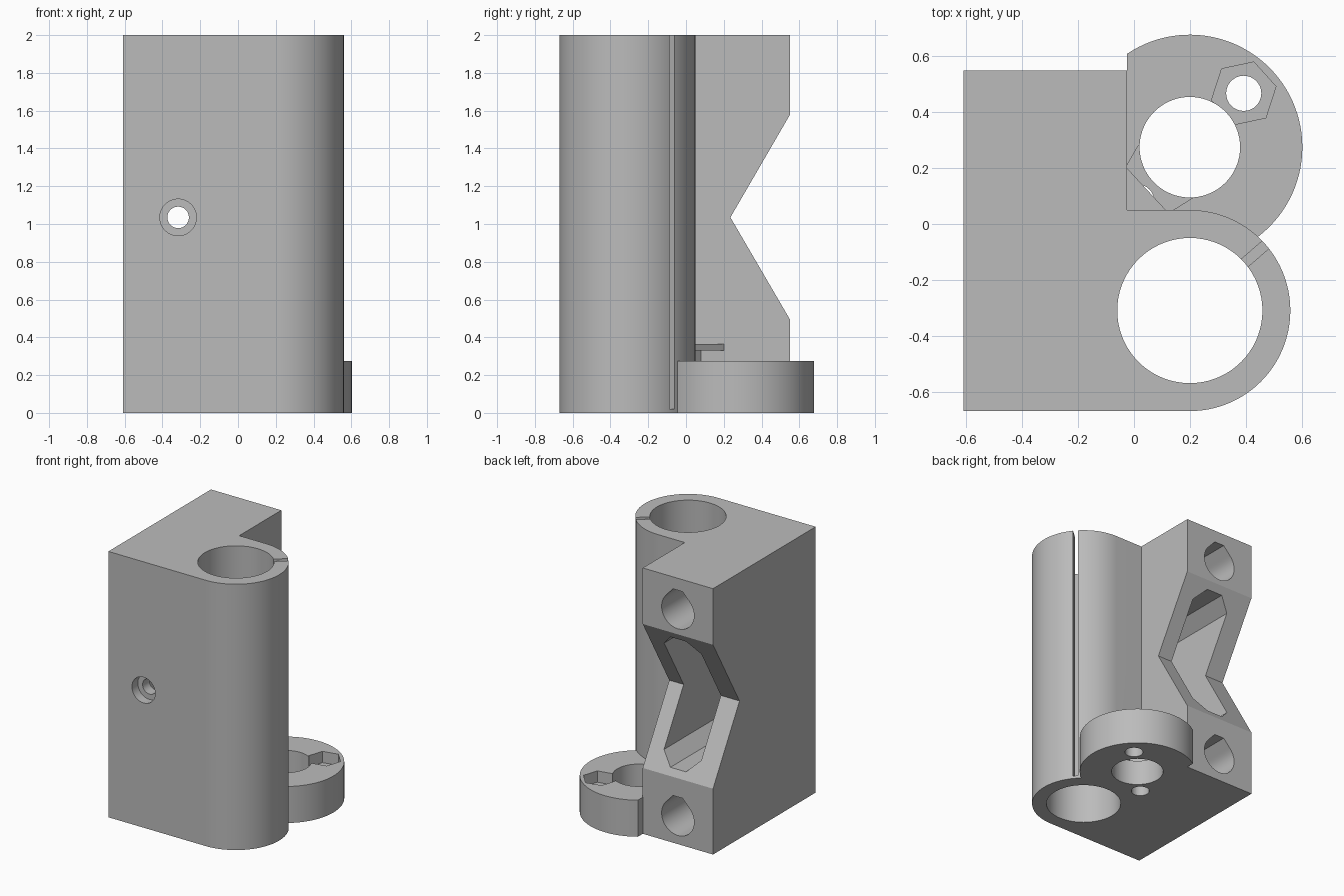
import bpy
import bmesh
from math import cos, sin, radians
from mathutils import Vector

cube = bpy.data.objects.get("Cube")
if cube:
    bpy.data.objects.remove(cube, do_unlink=True)

grey = bpy.data.materials.new("plain_grey")
grey.use_nodes = True
colour = (0.5, 0.5, 0.5, 1)
grey.diffuse_color = colour
grey.node_tree.nodes["Principled BSDF"].inputs["Base Color"].default_value = colour

AXES = {
    "z": lambda a, b, t: Vector((a, b, t)),   # outline in x, y
    "y": lambda a, b, t: Vector((a, t, b)),   # outline in x, z
    "x": lambda a, b, t: Vector((t, a, b)),   # outline in y, z
}


def arc(cx, cy, r, start=0, end=360, n=72):
    full = end - start == 360
    steps = n if full else n + 1
    angles = [radians(start + (end - start) * i / n) for i in range(steps)]
    return [(cx + r * cos(a), cy + r * sin(a)) for a in angles]


def rect(a0, a1, b0, b1):
    return [(a0, b0), (a1, b0), (a1, b1), (a0, b1)]


def prism(name, outline, low, high, axis="z"):
    """Solid made by extruding an outline along an axis."""
    place = AXES[axis]
    bm = bmesh.new()
    bottom = bm.faces.new([bm.verts.new(place(a, b, low)) for a, b in outline])
    top = bmesh.ops.extrude_face_region(bm, geom=[bottom])["geom"]
    moved = [v for v in top if isinstance(v, bmesh.types.BMVert)]
    bmesh.ops.translate(bm, verts=moved, vec=place(0, 0, high - low))
    bmesh.ops.recalc_face_normals(bm, faces=bm.faces)
    mesh = bpy.data.meshes.new(name)
    bm.to_mesh(mesh)
    bm.free()
    mesh.materials.append(grey)
    obj = bpy.data.objects.new(name, mesh)
    bpy.context.collection.objects.link(obj)
    return obj


def combine(target, tool, operation):
    mod = target.modifiers.new(tool.name, "BOOLEAN")
    mod.operation = operation
    mod.solver = "EXACT"
    mod.object = tool
    tool.hide_render = True
    graph = bpy.context.evaluated_depsgraph_get()
    mesh = bpy.data.meshes.new_from_object(target.evaluated_get(graph))
    target.modifiers.clear()
    target.data = mesh
    bpy.data.objects.remove(tool, do_unlink=True)


BEARING = (0.2, -0.31)
FLANGE = (0.2, 0.275)
STEP = -0.025
ROD_X = -0.317
MID_Z = 1.035

# Main block with the rounded bearing side
outline = [(-0.61, -0.67)] + arc(*BEARING, 0.36, -90, 90, 48)
outline += [(STEP, 0.05), (STEP, 0.55), (-0.61, 0.55)]
body = prism("carriage_end", outline, 0, 2)

# Low round flange and the cover over its inner nut slot
combine(body, prism("flange", arc(*FLANGE, 0.403, -124, 124), 0, 0.275), "UNION")
cover = [(-0.1, 0.0), (0.16, 0.0), (STEP, 0.2)]
combine(body, prism("nut_cover", cover, 0.2, 0.365), "UNION")


def cut(name, *args):
    combine(body, prism(name, *args), "DIFFERENCE")


# Bearing bore and its narrow clamp slit
cut("bearing_bore", arc(*BEARING, 0.26), -0.1, 2.1)
along = Vector((cos(radians(41)), sin(radians(41))))
across = Vector((-along.y, along.x)) * 0.018
centre = Vector(BEARING)
slit = [centre + along * d + across * s
        for d, s in ((0.2, -1), (0.5, -1), (0.5, 1), (0.2, 1))]
cut("clamp_slit", slit, 0.02, 2.1)

# Flange bore, screw holes and hexagonal nut pockets
cut("flange_bore", arc(*FLANGE, 0.18), -0.1, 0.5)
cut("outer_screw_hole", arc(0.393, 0.468, 0.063, 0, 360, 32), -0.1, 0.5)
cut("outer_nut_pocket", arc(0.393, 0.468, 0.118, 12, 372, 6), 0.19, 0.5)
cut("inner_screw_hole", arc(0.01, 0.08, 0.063, 0, 360, 32), -0.1, 0.25)
slot = [(-0.1, 0.08), (0.015, 0.28), (0.2, 0.275), (0.22, 0.1), (0.02, -0.025)]
cut("inner_nut_slot", slot, 0.19, 0.33)

# V notch across the back
notch = [(0.235, MID_Z), (0.7, 0.24), (0.7, 1.84)]
notch = [(0.235, MID_Z), (0.55, 0.495), (0.7, 0.495), (0.7, 1.578), (0.55, 1.578)]
cut("back_notch", notch, -0.7, STEP + 0.002, "x")

# Belt cavity with chamfered corners
x0, x1, z0, z1, c = -0.455, -0.145, 0.545, 1.525, 0.09
cavity = [(x0 + c, z0), (x1 - c, z0), (x1, z0 + c), (x1, z1 - c),
          (x1 - c, z1), (x0 + c, z1), (x0, z1 - c), (x0, z0 + c)]
cut("belt_cavity", cavity, -0.52, 0.7, "y")

# Blind rod sockets with a flattened peak on top
for name, z in (("lower_rod_socket", 0.2), ("upper_rod_socket", 1.755)):
    socket = arc(ROD_X, z, 0.135, 135, 405, 40)
    socket += [(ROD_X + 0.04, z + 0.155), (ROD_X - 0.04, z + 0.155)]
    cut(name, socket, -0.58, 0.7, "y")

# Front screw hole with counterbore
cut("front_screw_hole", arc(ROD_X, MID_Z, 0.057, 0, 360, 32), -0.8, -0.4, "y")
cut("front_counterbore", arc(ROD_X, MID_Z, 0.097, 0, 360, 40), -0.8, -0.6, "y")

# Smooth round walls, crisp edges
bpy.ops.object.select_all(action="DESELECT")
body.select_set(True)
bpy.context.view_layer.objects.active = body
bpy.ops.object.shade_smooth_by_angle(angle=radians(25))
